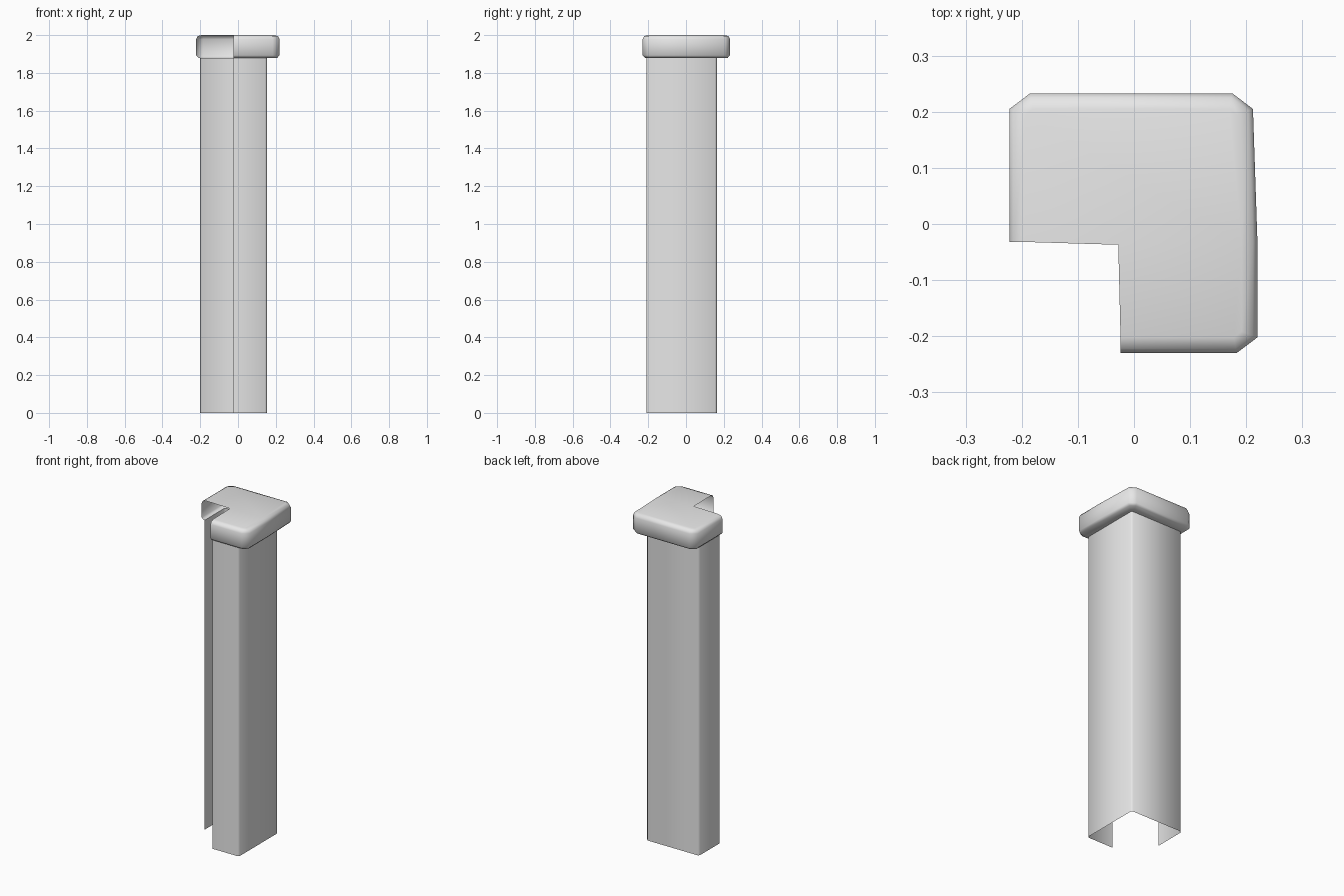
import bpy
import bmesh
import math

cube = bpy.data.objects.get("Cube")
if cube:
    bpy.data.objects.remove(cube, do_unlink=True)

grey = bpy.data.materials.new("plain_grey")
grey.use_nodes = True
grey.diffuse_color = (0.8, 0.8, 0.8, 1)
grey.node_tree.nodes["Principled BSDF"].inputs["Base Color"].default_value = grey.diffuse_color

END_Y, END_X = -0.032, -0.024      # open ends beside the notch


def outline(left, back, right, front, cx, cy, taper=0.0):
    """Open path round the outside of the L, with cut corners."""
    return [(left, END_Y), (left, back - cy), (left + cx, back),
            (right - taper - cx, back), (right - taper, back - cy),
            (right, END_Y), (right, front + cy), (right - cx, front),
            (END_X, front)]


def cap_outline(inset):
    shrink = 1 - inset / 0.045
    return outline(-0.222 + inset, 0.233 - inset, 0.22 - inset, -0.23 + inset,
                   0.037 * shrink, 0.028 * shrink, 0.008)


def skin(name, rings, lid=False):
    """Join open rings, listed from bottom to top, into a thin shell."""
    bm = bmesh.new()
    rows = [[bm.verts.new((x, y, z)) for x, y in path] for path, z in rings]
    for low, high in zip(rows, rows[1:]):
        for i in range(len(low) - 1):
            bm.faces.new((low[i], high[i], high[i + 1], low[i + 1]))
    if lid:
        corner = bm.verts.new((-0.028, -0.037, rings[-1][1]))
        bm.faces.new([corner] + rows[-1][::-1])
    mesh = bpy.data.meshes.new(name)
    bm.to_mesh(mesh)
    bm.free()
    mesh.materials.append(grey)
    obj = bpy.data.objects.new(name, mesh)
    bpy.context.collection.objects.link(obj)
    bpy.ops.object.select_all(action="DESELECT")
    obj.select_set(True)
    bpy.context.view_layer.objects.active = obj
    bpy.ops.object.shade_smooth_by_angle(angle=math.radians(50))
    return obj


# Post: open-bottomed walls with narrow cut corners
post = outline(-0.202, 0.163, 0.153, -0.21, 0.009, 0.009)
skin("post_walls", [(post, 0), (post, 1.88)])

# Cap: underside lip, upright skirt, rounded rim and L-shaped top
skin("post_cap", [(post, 1.88),
                  (cap_outline(0.012), 1.88),
                  (cap_outline(0), 1.893),
                  (cap_outline(0), 1.978),
                  (cap_outline(0.008), 1.994),
                  (cap_outline(0.028), 2.0)], lid=True)
